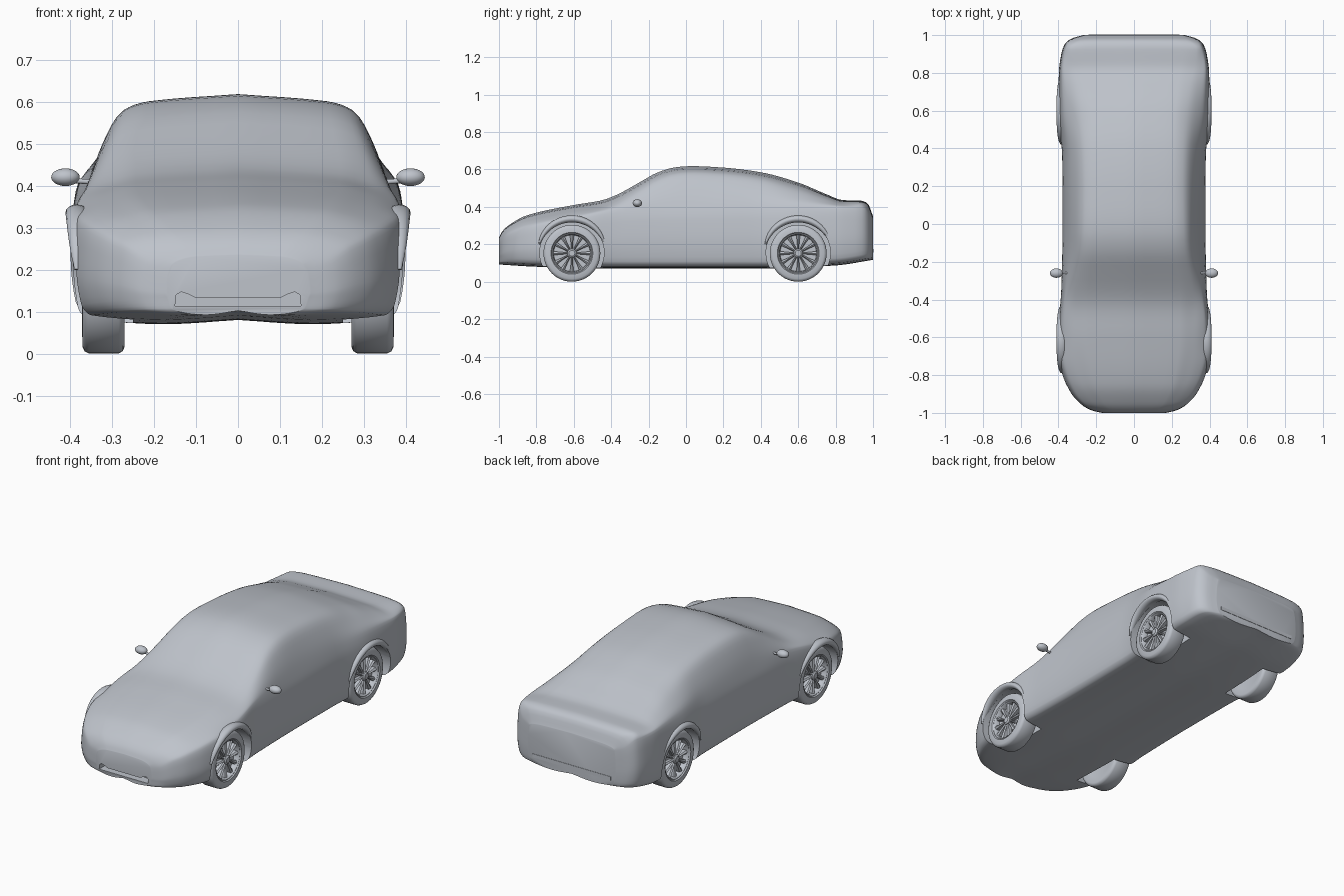
import bpy
import bmesh
from math import sin, cos, pi, radians, hypot
from mathutils import Matrix, Vector

cube = bpy.data.objects.get("Cube")
if cube:
    bpy.data.objects.remove(cube, do_unlink=True)

COLOR = (0.52, 0.55, 0.60, 1)
paint = bpy.data.materials.new("silver_grey")
paint.use_nodes = True
paint.diffuse_color = COLOR
paint.node_tree.nodes["Principled BSDF"].inputs["Base Color"].default_value = COLOR


def finish(name, bm, angle=40):
    bmesh.ops.recalc_face_normals(bm, faces=bm.faces)
    mesh = bpy.data.meshes.new(name)
    bm.to_mesh(mesh)
    bm.free()
    mesh.materials.append(paint)
    ob = bpy.data.objects.new(name, mesh)
    bpy.context.collection.objects.link(ob)
    smooth(ob, angle)
    return ob


def smooth(ob, angle=40):
    bpy.ops.object.select_all(action='DESELECT')
    ob.select_set(True)
    bpy.context.view_layer.objects.active = ob
    bpy.ops.object.shade_smooth_by_angle(angle=radians(angle))


def loft(bm, rings):
    """Skin closed rings of equal length and cap both ends."""
    rows = [[bm.verts.new(p) for p in ring] for ring in rings]
    n = len(rows[0])
    for a, b in zip(rows, rows[1:]):
        for i in range(n):
            j = (i + 1) % n
            bm.faces.new((a[i], a[j], b[j], b[i]))
    bm.faces.new(rows[0])
    bm.faces.new(rows[-1])


def curve(pts, t):
    """Monotone cubic through (t, value) points."""
    d = [(b[1] - a[1]) / (b[0] - a[0]) for a, b in zip(pts, pts[1:])]
    m = [d[0]] + [2 * a * b / (a + b) if a * b > 0 else 0 for a, b in zip(d, d[1:])] + [d[-1]]
    i = 0
    while i < len(d) - 1 and t > pts[i + 1][0]:
        i += 1
    h = pts[i + 1][0] - pts[i][0]
    s = min(max((t - pts[i][0]) / h, 0), 1)
    return (pts[i][1] * (1 + 2 * s) * (1 - s) ** 2 + h * m[i] * s * (1 - s) ** 2
            + pts[i + 1][1] * s * s * (3 - 2 * s) + h * m[i + 1] * s * s * (s - 1))


def mix(a, b, f):
    return a + (b - a) * f


# Body lines along the length: (y, value)
TOP = [(-1, .235), (-.985, .265), (-.95, .30), (-.85, .355), (-.6, .41), (-.45, .435),
       (-.38, .46), (-.25, .53), (-.15, .585), (-.05, .613), (.03, .618), (.2, .61),
       (.4, .585), (.6, .53), (.75, .468), (.84, .436), (.93, .434), (.97, .42), (1, .35)]
BOTTOM = [(-1, .10), (-.8, .088), (-.4, .078), (.4, .078), (.8, .095), (1, .125)]
WIDTH = [(-1, .17), (-.985, .23), (-.95, .285), (-.9, .33), (-.8, .378), (-.7, .4),
         (-.55, .4), (-.35, .385), (0, .378), (.35, .38), (.6, .4), (.8, .398),
         (.9, .385), (.95, .368), (.98, .335), (1, .27)]
BELT = [(-1, .20), (-.95, .255), (-.8, .305), (-.6, .34), (-.4, .38), (-.2, .40),
        (.5, .41), (.8, .40), (.95, .39), (1, .32)]
BELT_RATIO = [(-1, .95), (-.6, .96), (-.1, .94), (.5, .94), (.9, .965), (1, .965)]
ROOF = [(-1, .13), (-.95, .2), (-.8, .28), (-.6, .31), (-.4, .312), (-.1, .277),
        (.2, .27), (.5, .275), (.75, .30), (.85, .322), (.93, .33), (1, .24)]
DROP = [(-1, .01), (-.8, .028), (-.5, .032), (-.1, .038), (.5, .038), (.85, .015), (1, .012)]


def section(y):
    top, low, w, bz, ratio, rw, drop = (
        curve(c, y) for c in (TOP, BOTTOM, WIDTH, BELT, BELT_RATIO, ROOF, DROP))
    bw, rz = w * ratio, top - drop
    mid = mix(low, bz, .44)
    pts = [(0, low + .002), (.45 * w, low - .008), (.9 * w, low + .004), (.97 * w, low + .03),
           (w, mid), (mix(w, bw, .3), mix(mid, bz, .6)), (bw, bz),
           (mix(bw, rw, .5) + .008, mix(bz, rz, .55)), (rw, rz),
           (.78 * rw, mix(rz, top, .55)), (0, top)]
    dist = [0]
    for a, b in zip(pts, pts[1:]):
        dist.append(dist[-1] + hypot(b[0] - a[0], b[1] - a[1]))
    xs = [(t, p[0]) for t, p in zip(dist, pts)]
    zs = [(t, p[1]) for t, p in zip(dist, pts)]
    half = []
    for a, b in zip(dist, dist[1:]):
        for k in range(4):
            t = mix(a, b, k / 4)
            half.append((curve(xs, t), y, curve(zs, t)))
    half.append((0, y, top))
    return half + [(-x, y, z) for x, y, z in half[-2:0:-1]]


bm = bmesh.new()
loft(bm, [section(-cos(pi * i / 72)) for i in range(73)])
body = finish("body", bm)


def cut(bm):
    """Subtract a temporary cutter from the body."""
    cutter = finish("cutter", bm)
    cutter.hide_render = True
    bpy.context.view_layer.objects.active = body
    mod = body.modifiers.new("cut", 'BOOLEAN')
    mod.operation = 'DIFFERENCE'
    mod.solver = 'EXACT'
    mod.object = cutter
    bpy.ops.object.modifier_apply(modifier=mod.name)
    bpy.data.objects.remove(cutter, do_unlink=True)


def circle(x, y, z, r, n=48):
    return [(x, y + r * cos(2 * pi * i / n), z + r * sin(2 * pi * i / n)) for i in range(n)]


AXLES = {"front": -.61, "rear": .60}
HUB = .152
SIDES = {"left": 1, "right": -1}

# Wheel wells and front air intake
for y in AXLES.values():
    for s in SIDES.values():
        bm = bmesh.new()
        loft(bm, [circle(s * .25, y, .155, .172), circle(s * .5, y, .155, .172)])
        cut(bm)
half = [(.15, .113), (.147, .14), (.135, .147), (.12, .142), (.10, .132)]
outline = half + [(-x, z) for x, z in reversed(half)]
bm = bmesh.new()
loft(bm, [[(x, y, z) for x, z in outline] for y in (-1.1, -.95)])
cut(bm)
smooth(body)

# Wheels: lathed tire with a recessed dish, spokes and hub
TIRE = [(.1, .28), (.135, .27), (.146, .274), (.152, .284), (.152, .355), (.147, .365),
        (.137, .37), (.112, .371), (.107, .365), (.104, .366), (.099, .362), (.097, .335)]
for end, y in AXLES.items():
    for side, s in SIDES.items():
        bm = bmesh.new()
        loft(bm, [circle(s * x, y, HUB, r) for r, x in TIRE])
        finish(f"{end}_{side}_tire", bm, 50)
        bm = bmesh.new()
        loft(bm, [circle(s * x, y, HUB, r, 24) for r, x in ((.024, .33), (.024, .362), (.016, .368))])
        for k in range(12):
            turn = Matrix.Translation((s * .347, y, HUB)) @ Matrix.Rotation(k * pi / 6, 4, 'X')
            rings = []
            for r, w in ((.018, .004), (.06, .006), (.1, .011)):
                rings.append([turn @ Vector((s * dx, w * dy, r)) for dx, dy in
                              ((-.015, -1), (.006, -1), (.013, 0), (.006, 1), (-.015, 1))])
            loft(bm, rings)
        finish(f"{end}_{side}_spokes", bm, 30)

        # Bulged fender lip over the wheel, fading out at both ends
        bm = bmesh.new()
        rings = []
        for i in range(33):
            a = pi * mix(.08, .92, i / 32)
            fade = max(.05, sin(pi * i / 32)) ** .5
            ring = []
            for k in range(16):
                b = 2 * pi * k / 16
                r = .181 + .019 * fade * cos(b)
                ring.append((s * (.384 + .027 * fade * sin(b)), y + r * cos(a), .155 + r * sin(a)))
            rings.append(ring)
        loft(bm, rings)
        finish(f"{end}_{side}_fender_lip", bm, 60)

# Door mirrors on short stalks
for side, s in SIDES.items():
    bm = bmesh.new()
    bmesh.ops.create_uvsphere(bm, u_segments=24, v_segments=14, radius=1)
    bmesh.ops.transform(bm, verts=bm.verts, matrix=Matrix.Translation((s * .411, -.26, .42))
                        @ Matrix.Diagonal((.034, .025, .021, 1)))
    loft(bm, [circle(s * x, -.26, z, .006, 12) for x, z in ((.34, .408), (.395, .396 + .016))])
    finish(f"{side}_mirror", bm, 60)

# Slim strip across the rear bumper
bm = bmesh.new()
bmesh.ops.create_cube(bm, size=1)
bmesh.ops.transform(bm, verts=bm.verts, matrix=Matrix.Translation((0, .998, .165))
                    @ Matrix.Diagonal((.48, .008, .02, 1)))
finish("rear_bumper_strip", bm)
